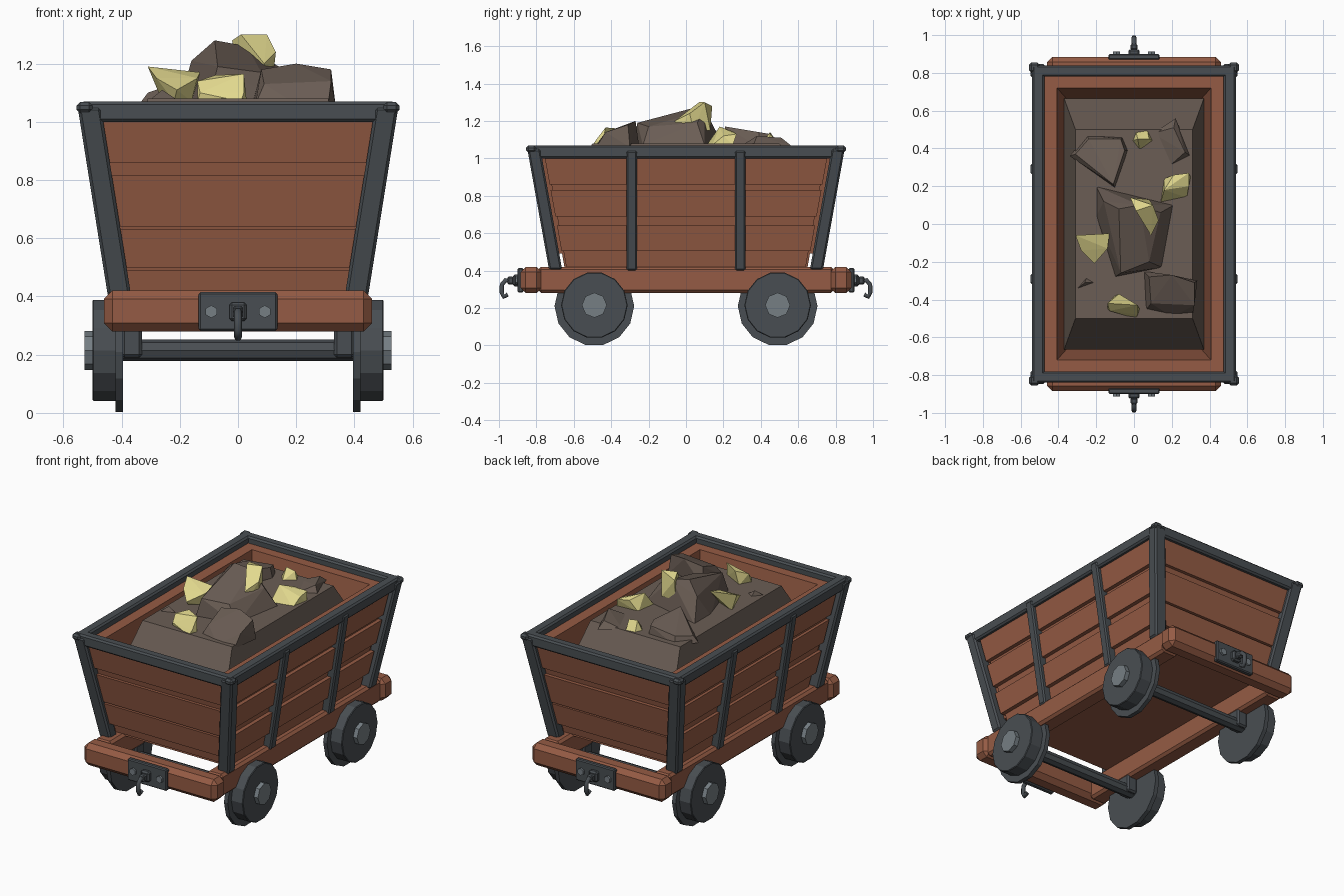
import bpy, bmesh, random
from mathutils import Matrix, Vector

random.seed(4)
if "Cube" in bpy.data.objects:
    bpy.data.objects.remove(bpy.data.objects["Cube"], do_unlink=True)


def material(name, rgb):
    m = bpy.data.materials.new(name)
    m.use_nodes = True
    m.diffuse_color = (*rgb, 1)
    m.node_tree.nodes["Principled BSDF"].inputs["Base Color"].default_value = (*rgb, 1)
    return m


WOOD = material("red brown wood", (0.3, 0.105, 0.058))
IRON = material("dark iron", (0.066, 0.076, 0.085))
STEEL = material("pale steel", (0.18, 0.21, 0.23))
DIRT = material("brown rock", (0.145, 0.11, 0.09))
GOLD = material("pale gold", (0.76, 0.69, 0.27))


def finish(name, bm, mat, bevel=0):
    bmesh.ops.recalc_face_normals(bm, faces=bm.faces)
    me = bpy.data.meshes.new(name)
    bm.to_mesh(me)
    bm.free()
    me.materials.append(mat)
    ob = bpy.data.objects.new(name, me)
    bpy.context.collection.objects.link(ob)
    if bevel:
        mod = ob.modifiers.new("chamfer", "BEVEL")
        mod.width, mod.segments = bevel, 1
    return ob


def hull(name, pts, mat, bevel=0):
    bm = bmesh.new()
    verts = [bm.verts.new(p) for p in pts]
    res = bmesh.ops.convex_hull(bm, input=verts)
    inner = [v for v in res["geom_interior"] if isinstance(v, bmesh.types.BMVert)]
    bmesh.ops.delete(bm, geom=inner, context="VERTS")
    bmesh.ops.dissolve_limit(bm, angle_limit=0.02, verts=bm.verts, edges=bm.edges)
    return finish(name, bm, mat, bevel)


def box(name, x, y, z, mat, bevel=0):
    return hull(name, [(a, b, c) for a in x for b in y for c in z], mat, bevel)


def cylinder(name, centre, radius, depth, axis, sides, mat, bevel=0):
    bm = bmesh.new()
    rot = Vector((0, 0, 1)).rotation_difference(Vector(axis)).to_matrix().to_4x4()
    bmesh.ops.create_cone(bm, cap_ends=True, segments=sides, radius1=radius, radius2=radius,
                          depth=depth, matrix=Matrix.Translation(centre) @ rot)
    return finish(name, bm, mat, bevel)


# Outer wall surface of the flared bin at a given height
FLOOR, TOP = 0.42, 1.03
def wall_x(z): return 0.40 + 0.16 * (z - FLOOR)
def wall_y(z): return 0.69 + 0.18 * (z - FLOOR)


def side_slab(name, s, z0, z1, inner, outer, trim):
    hull(name, [(s * (wall_x(z) + o), t * (wall_y(z) - trim), z)
                for z in (z0, z1) for o in (inner, outer) for t in (-1, 1)], WOOD)


def end_slab(name, s, z0, z1, inner, outer, trim):
    hull(name, [(t * (wall_x(z) - trim), s * (wall_y(z) + o), z)
                for z in (z0, z1) for o in (inner, outer) for t in (-1, 1)], WOOD)


# Bin walls with raised planks; the end walls step in below the lowest plank
for s, side, end in ((-1, "right", "front"), (1, "left", "back")):
    side_slab(side + "_wall", s, FLOOR, TOP, -0.09, 0, 0.05)
    end_slab(end + "_wall", s, 0.49, TOP, -0.08, 0, 0.01)
    end_slab(end + "_skirt", s, FLOOR, 0.5, -0.08, -0.04, 0.01)
    for z0, z1 in ((0.505, 0.64), (0.69, 0.83), (0.86, 1.01)):
        side_slab(side + "_plank", s, z0, z1, -0.01, random.uniform(0.018, 0.026), 0.04)
    for z0, z1 in ((0.5, 0.63), (0.64, 0.815), (0.858, 1.01)):
        end_slab(end + "_plank", s, z0, z1, -0.01, random.uniform(0.018, 0.026), 0.02)

# Iron posts and rim
for s in (-1, 1):
    for t in (-1, 1):
        hull("corner_post", [(s * (wall_x(z) + a), t * (wall_y(z) + b), z) for z in (0.405, 1.05)
                             for a in (-0.03, 0.05) for b in (-0.025, 0.045)], IRON, 0.01)
        hull("side_post", [(s * (wall_x(z) + a), t * 0.29 + b, z) for z in (0.4, 1.04)
                           for a in (-0.01, 0.05) for b in (-0.028, 0.028)], IRON, 0.008)
        box("corner_cap", (s * 0.5, s * 0.555), (t * 0.8, t * 0.855), (1.03, 1.068), IRON, 0.012)
    box("side_rim", (s * 0.475, s * 0.54), (-0.84, 0.84), (1.0, 1.07), IRON, 0.01)
    box("end_rim", (-0.54, 0.54), (s * 0.78, s * 0.84), (1.0, 1.07), IRON, 0.01)

# Chassis
box("floor", (-0.4, 0.4), (-0.64, 0.64), (0.405, 0.425), WOOD)
for s in (-1, 1):
    box("side_beam", (s * 0.33, s * 0.44), (-0.79, 0.79), (0.28, 0.42), WOOD, 0.015)
    box("end_beam", (-0.46, 0.46), (s * 0.77, s * 0.885), (0.28, 0.42), WOOD, 0.028)

# Coupling plates, bolts and hooks
for s in (-1, 1):
    box("coupling_plate", (-0.135, 0.135), (s * 0.87, s * 0.9), (0.282, 0.415), IRON, 0.006)
    box("hook_mount", (-0.03, 0.03), (s * 0.89, s * 0.925), (0.315, 0.38), IRON, 0.01)
    box("hook_eye", (-0.018, 0.018), (s * 0.92, s * 0.955), (0.325, 0.368), IRON, 0.008)
    for x in (-0.092, 0.092):
        cylinder("plate_bolt", (x, s * 0.904, 0.348), 0.022, 0.016, (0, 1, 0), 6, STEEL)
    cu = bpy.data.curves.new("hook", "CURVE")
    cu.dimensions = "3D"
    cu.bevel_depth, cu.bevel_resolution, cu.use_fill_caps = 0.014, 1, True
    path = [(0.93, 0.345), (0.965, 0.348), (0.984, 0.325), (0.986, 0.285), (0.975, 0.26), (0.953, 0.272)]
    sp = cu.splines.new("POLY")
    sp.points.add(len(path) - 1)
    for p, (y, z) in zip(sp.points, path):
        p.co = (0, s * y, z, 1)
    cu.materials.append(IRON)
    bpy.context.collection.objects.link(bpy.data.objects.new("hook", cu))

# Wheels, hubs and axles
AX = (1, 0, 0)
for y in (-0.49, 0.49):
    cylinder("axle", (0, y, 0.215), 0.037, 0.82, AX, 8, IRON)
    for s in (-1, 1):
        cylinder("wheel_flange", (s * 0.408, y, 0.21), 0.213, 0.026, AX, 14, IRON)
        cylinder("wheel_tread", (s * 0.45, y, 0.215), 0.178, 0.1, AX, 14, IRON, 0.004)
        cylinder("wheel_hub", (s * 0.51, y, 0.215), 0.067, 0.034, AX, 8, STEEL)
        box("axle_bearing", (s * 0.33, s * 0.4), (y - 0.045, y + 0.045), (0.19, 0.3), IRON, 0.01)

# Load: heaped dirt
hull("dirt_heap", [(a * x, b * y, z) for x, y, z in ((0.37, 0.665, 0.8), (0.31, 0.5, 1.08))
                   for a in (-1, 1) for b in (-1, 1)], DIRT)


def lump(name, outline, crown, base, mat):
    hull(name, [(x, y, base) for x, y in outline] + crown, mat)


# Load: rocks
lump("large_rock", [(-0.2, 0.2), (0.21, 0.1), (0.15, -0.23), (-0.1, -0.28), (-0.2, 0.04)],
     [(-0.08, 0.08, 1.28), (0.03, 0.1, 1.26), (-0.16, 0.12, 1.21), (-0.07, -0.26, 1.19),
      (0.08, -0.2, 1.17), (0.14, 0.06, 1.19)], 1.07, DIRT)
lump("front_rock", [(0.05, -0.25), (0.06, -0.46), (0.2, -0.49), (0.31, -0.48), (0.335, -0.3)],
     [(0.08, -0.28, 1.18), (0.09, -0.42, 1.13), (0.2, -0.27, 1.2), (0.32, -0.31, 1.18), (0.32, -0.43, 1.14)],
     1.06, DIRT)
lump("back_rock", [(-0.34, 0.36), (-0.25, 0.47), (-0.06, 0.46), (-0.03, 0.39), (-0.1, 0.19)],
     [(-0.31, 0.37, 1.1), (-0.24, 0.45, 1.11), (-0.07, 0.45, 1.13), (-0.05, 0.39, 1.14), (-0.11, 0.21, 1.17)],
     1.06, DIRT)
lump("shard_rock", [(0.1, 0.48), (0.22, 0.56), (0.3, 0.36), (0.18, 0.3)],
     [(0.21, 0.51, 1.11), (0.27, 0.38, 1.12)], 1.07, DIRT)
lump("small_rock", [(-0.31, -0.35), (-0.25, -0.28), (-0.2, -0.31)], [(-0.26, -0.31, 1.11)], 1.07, DIRT)

# Load: gold nuggets
lump("top_nugget", [(-0.01, 0.12), (0.08, 0.13), (0.12, 0.04), (0.1, -0.04)],
     [(-0.02, 0.14, 1.28), (0.01, 0.07, 1.3), (0.1, 0.1, 1.3), (0.13, 0.02, 1.24), (0.09, -0.06, 1.2)], 1.15, GOLD)
lump("right_nugget", [(-0.26, -0.08), (-0.22, -0.17), (-0.16, -0.12)],
     [(-0.31, -0.06, 1.19), (-0.13, -0.05, 1.17), (-0.14, -0.13, 1.15), (-0.21, -0.21, 1.11),
      (-0.28, -0.14, 1.15)], 1.07, GOLD)
lump("front_nugget", [(-0.14, -0.45), (0.01, -0.5), (0.03, -0.45), (-0.1, -0.38)],
     [(-0.14, -0.42, 1.14), (-0.08, -0.37, 1.16), (0.02, -0.43, 1.165), (0.02, -0.48, 1.1), (-0.13, -0.46, 1.1)],
     1.07, GOLD)
lump("left_nugget", [(0.14, 0.11), (0.16, 0.24), (0.3, 0.25), (0.28, 0.14)],
     [(0.16, 0.18, 1.17), (0.21, 0.26, 1.14), (0.29, 0.27, 1.13), (0.29, 0.2, 1.12)], 1.07, GOLD)
lump("back_nugget", [(-0.01, 0.44), (0.03, 0.39), (0.1, 0.44), (0.07, 0.5), (0.01, 0.49)],
     [(0.02, 0.45, 1.14), (0.08, 0.45, 1.13)], 1.07, GOLD)
